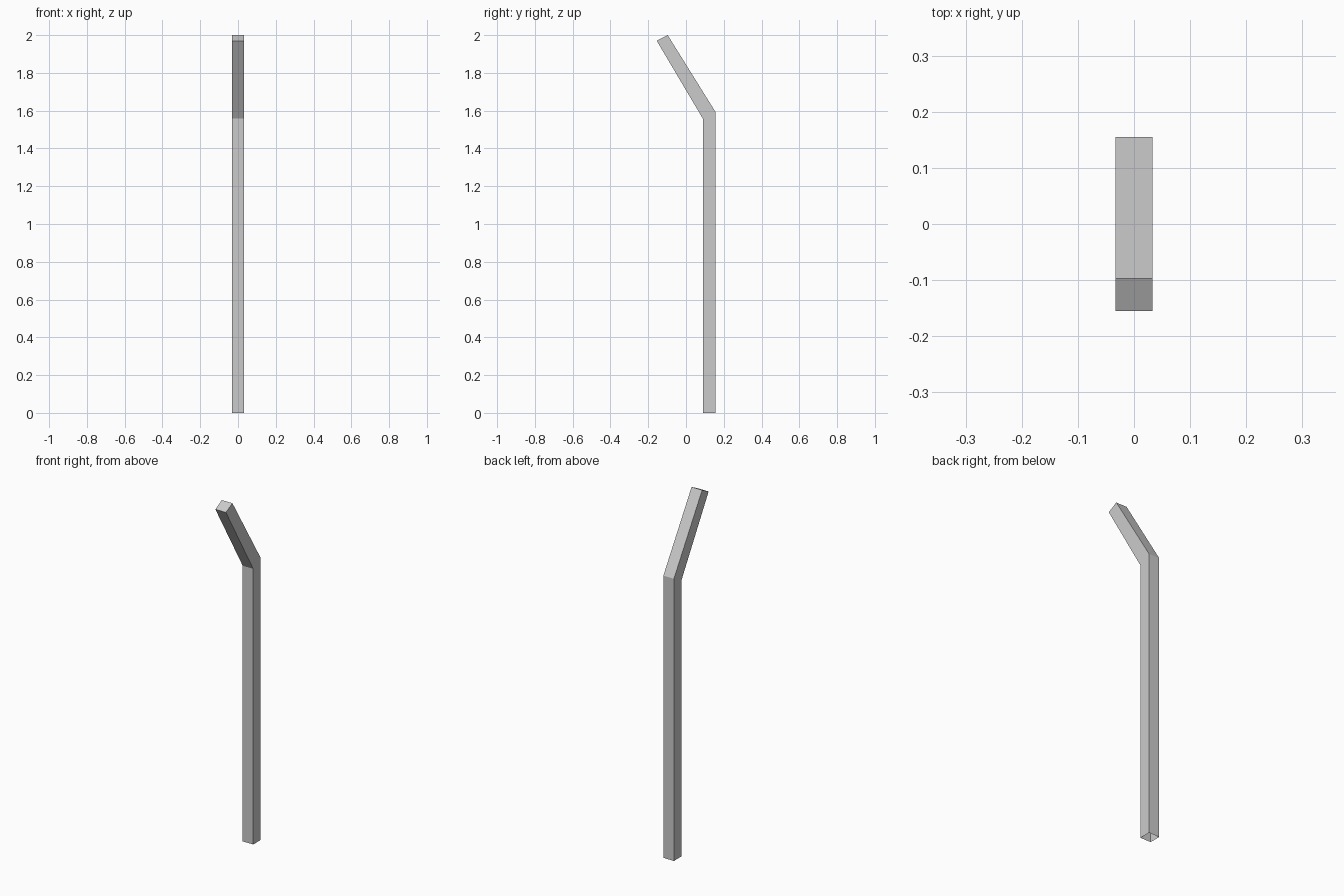
import bpy, bmesh

if "Cube" in bpy.data.objects:
    bpy.data.objects.remove(bpy.data.objects["Cube"])

HALF = 0.033  # half width of the square tube in x

# Side-view stations along the bent post: (back y, z), (front y, z)
stations = [
    ((0.155, 0.0), (0.089, 0.0)),
    ((0.155, 1.595), (0.089, 1.558)),
    ((-0.097, 2.0), (-0.155, 1.97)),
]

bm = bmesh.new()

# Square rings at the foot, the bend and the tip
rings = []
for (yb, zb), (yf, zf) in stations:
    rings.append([bm.verts.new(co) for co in (
        (-HALF, yf, zf), (HALF, yf, zf), (HALF, yb, zb), (-HALF, yb, zb))])

# Tube walls
for low, high in zip(rings, rings[1:]):
    for i in range(4):
        j = (i + 1) % 4
        bm.faces.new((low[i], low[j], high[j], high[i]))

# Tip cap; the foot stays open
bm.faces.new(rings[-1])

mesh = bpy.data.meshes.new("bent_post")
bm.to_mesh(mesh)
bm.free()
post = bpy.data.objects.new("bent_post", mesh)
bpy.context.collection.objects.link(post)
